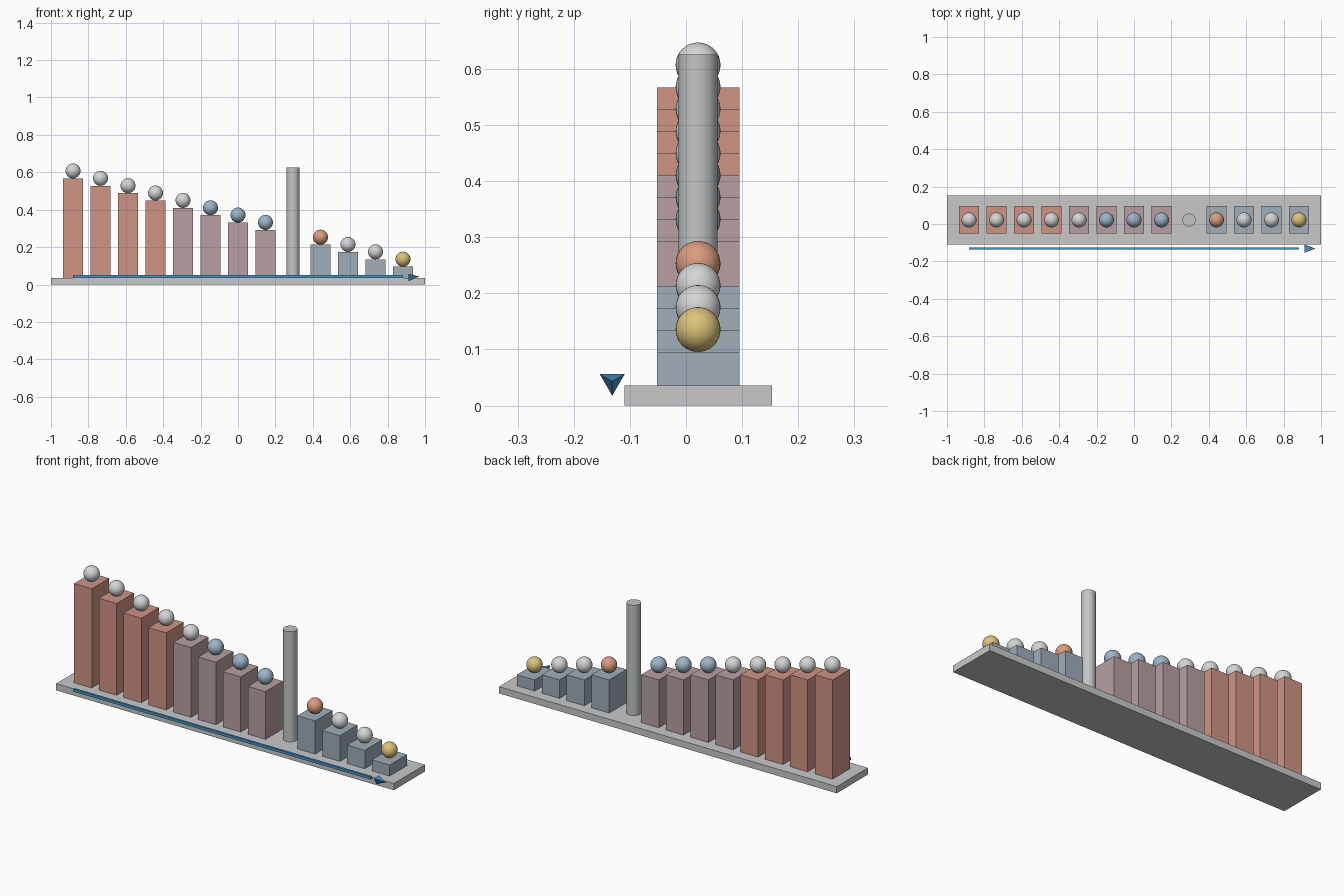
import bpy, math

if "Cube" in bpy.data.objects:
    bpy.data.objects.remove(bpy.data.objects["Cube"])

def srgb(r, g, b):
    lin = lambda c: c / 12.92 if c <= 0.04045 else ((c + 0.055) / 1.055) ** 2.4
    return tuple(lin(v / 255) for v in (r, g, b)) + (1.0,)

def material(name, *rgb):
    m = bpy.data.materials.new(name)
    m.diffuse_color = srgb(*rgb)
    m.use_nodes = True
    m.node_tree.nodes["Principled BSDF"].inputs["Base Color"].default_value = m.diffuse_color
    return m

BASE = material("base grey", 200, 201, 202)
RED = material("dusty red", 208, 148, 134)
MAUVE = material("mauve", 184, 160, 162)
SLATE = material("slate blue", 160, 174, 185)
PALE = material("pale grey", 212, 213, 214)
BLUE = material("ball blue", 158, 180, 198)
ORANGE = material("copper", 220, 155, 125)
GOLD = material("gold", 220, 195, 122)
POLE = material("pole grey", 195, 197, 198)
ARROW = material("arrow blue", 72, 150, 200)

def finish(name, mat, smooth=False):
    ob = bpy.context.object
    ob.name = name
    ob.data.materials.append(mat)
    if smooth:
        bpy.ops.object.shade_smooth_by_angle(angle=math.radians(40))
    return ob

def box(name, x, y, z, mat):
    """Box spanning the given (low, high) ranges."""
    bpy.ops.mesh.primitive_cube_add(size=1, location=[sum(r) / 2 for r in (x, y, z)])
    bpy.context.object.scale = [r[1] - r[0] for r in (x, y, z)]
    bpy.ops.object.transform_apply(location=False, rotation=False, scale=True)
    return finish(name, mat)

CY = 0.0215      # centre line of the row
FLOOR = 0.036    # top of the base
STEP = 0.147     # spacing along the row
R = 0.04         # ball radius

# Base slab
box("base", (-1, 1), (-0.11, 0.153), (0, FLOOR), BASE)

# Descending row of blocks, each carrying a ball, with a pole in slot 8
balls = [PALE] * 5 + [BLUE] * 3 + [None, ORANGE, PALE, PALE, GOLD]
for i, ball_mat in enumerate(balls):
    x = (i - 6) * STEP
    if ball_mat is None:
        bpy.ops.mesh.primitive_cylinder_add(vertices=32, radius=0.035, depth=0.59,
                                            location=(x, CY, FLOOR + 0.295))
        finish("pole", POLE, True)
        continue
    top = 0.567 - 0.0393 * i
    block_mat = RED if i < 4 else MAUVE if i < 8 else SLATE
    box(f"block_{i + 1}", (x - 0.0525, x + 0.0525), (CY - 0.0735, CY + 0.0735),
        (FLOOR, top), block_mat)
    bpy.ops.mesh.primitive_uv_sphere_add(segments=32, ring_count=16, radius=R,
                                         location=(x, CY, top + R))
    finish(f"ball_{i + 1}", ball_mat, True)

# Arrow in front of the base: square shaft and three-sided head
AY, AZ = -0.1315, 0.043
box("arrow_shaft", (-0.882, 0.882), (AY - 0.006, AY + 0.006), (AZ - 0.007, AZ + 0.007), ARROW)
bpy.ops.mesh.primitive_cone_add(vertices=3, radius1=0.0255, depth=0.058)
head = finish("arrow_head", ARROW)
for v in head.data.vertices:      # cone axis to +x, one corner pointing down
    px, py, pz = v.co
    v.co = (pz, px, -py)
bpy.context.view_layer.update()
head.location = (0.941, AY, AZ)
import bmesh
bm = bmesh.new()
bm.from_mesh(head.data)
bmesh.ops.recalc_face_normals(bm, faces=bm.faces)
bm.to_mesh(head.data)
bm.free()
